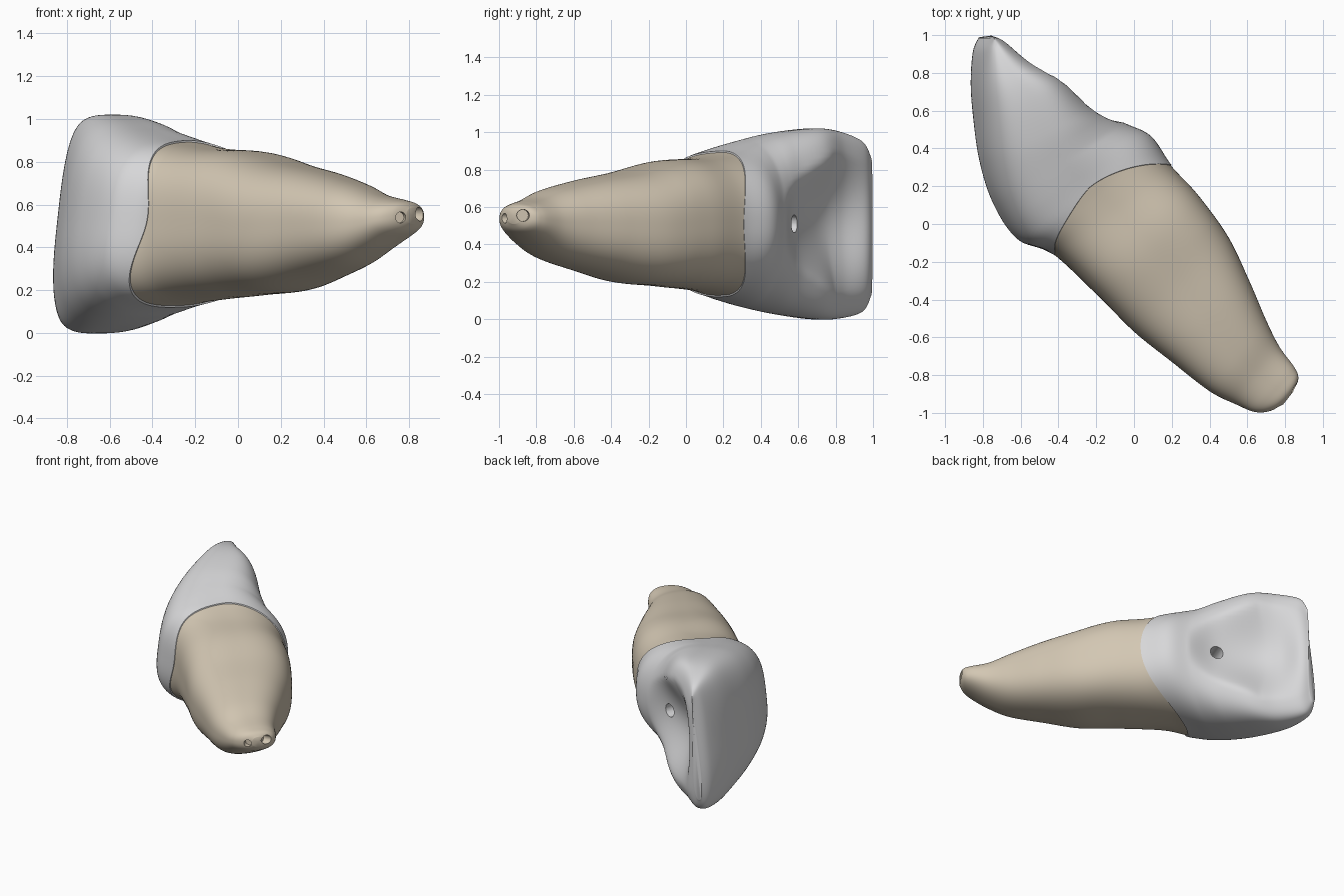
import bpy, bmesh, math
from mathutils import Vector

if "Cube" in bpy.data.objects:
    bpy.data.objects.remove(bpy.data.objects["Cube"])

# Cross-sections from biting edge to root tip:
# outer x, y | inner x, y | z low, z high | inner hollow depth
S = [
    (-.79, .985, -.755, .998, .13, .86, .00),
    (-.83, .91, -.67, .972, .04, .95, .035),
    (-.847, .75, -.53, .865, .003, 1.005, .12),
    (-.838, .57, -.37, .77, .00, 1.02, .17),
    (-.805, .33, -.20, .615, .03, .995, .085),
    (-.735, .11, -.05, .535, .07, .95, .00),
    (-.61, -.08, .09, .465, .12, .90, .00),
    (-.43, -.16, .20, .31, .15, .865, .00),
    (-.20, -.37, .35, .14, .175, .845, .00),
    (.00, -.57, .50, -.07, .195, .79, .00),
    (.20, -.73, .61, -.30, .25, .75, .00),
    (.40, -.885, .70, -.51, .31, .70, .00),
    (.54, -.955, .77, -.65, .375, .65, .00),
    (.64, -.995, .85, -.76, .44, .625, .00),
    (.72, -.99, .87, -.82, .475, .61, .00),
    (.79, -.955, .845, -.885, .51, .585, .00),
]
N = 112


def section(s):
    """Smooth (Catmull-Rom) section at position s."""
    s = max(0, min(len(S) - 1.0001, s))
    i = int(s)
    t = s - i
    p = [S[max(0, min(len(S) - 1, i + k))] for k in (-1, 0, 1, 2)]
    return [.5 * (2 * b + (c - a) * t + (2 * a - 5 * b + 4 * c - d) * t * t
                  + (3 * b - a - 3 * c + d) * t ** 3) for a, b, c, d in zip(*p)]


def surface(s, ang, k):
    """Point on the tooth at position s, around angle ang, scaled by k."""
    lx, ly, rx, ry, z0, z1, depth = section(s)
    c, sn = math.cos(ang), math.sin(ang)
    crown = max(0, min(1, (8.5 - s) / 3))
    n = 2.3 + .4 * max(0, 1 - abs(s - 8.5) / 4)       # squarer upper root
    if c < 0:
        n += crown * (1.0 if sn > 0 else .5)
    else:                                 # square inner corners, round cingulum
        n += 7 * max(0, depth) - .2 * crown
    r = (abs(c) ** n + abs(sn) ** n) ** (-1 / n) * k
    u, v = c * r, sn * r
    L, R = Vector((lx, ly, 0)), Vector((rx, ry, 0))
    p = (L + R) / 2 + (R - L) / 2 * u
    w = .76 - .17 * max(0, s - 2.6)      # hollow narrows toward the neck
    if c > 0 and abs(v) < w:
        p -= (R - L).normalized() * max(0, depth) * (1 - (v / w) ** 2) ** 1.4
    p.z = (z0 + z1) / 2 + (z1 - z0) / 2 * v
    p.x += .055 * crown * v * (.5 - .5 * c)   # slight skew of the outer face
    return p


def neck(ang):
    """Wavy neck line, rising toward the crown on both sides."""
    c, sn = math.cos(ang), math.sin(ang)
    return 7.0 - sn * sn * (1 - .35 * max(0, c) ** 2) + .3 * sn * max(0, -c)


def material(name, col):
    m = bpy.data.materials.new(name)
    m.diffuse_color = (*col, 1)
    m.use_nodes = True
    m.node_tree.nodes["Principled BSDF"].inputs["Base Color"].default_value = m.diffuse_color
    return m


def loft(name, start, end, scale, rows, mat):
    bm = bmesh.new()
    rings = []
    for j in range(rows + 1):
        ring = []
        for i in range(N):
            a = 2 * math.pi * i / N
            s = start(a) + (end(a) - start(a)) * j / rows
            ring.append(bm.verts.new(surface(s, a, scale(s))))
        rings.append(ring)
    for A, B in zip(rings, rings[1:]):
        for i in range(N):
            k = (i + 1) % N
            bm.faces.new((A[i], A[k], B[k], B[i]))
    for ring in (rings[0], rings[-1]):
        mid = bm.verts.new(sum((v.co for v in ring), Vector()) / N)
        for i in range(N):
            bm.faces.new((ring[i], ring[(i + 1) % N], mid))
    bmesh.ops.recalc_face_normals(bm, faces=bm.faces)
    me = bpy.data.meshes.new(name)
    bm.to_mesh(me)
    bm.free()
    ob = bpy.data.objects.new(name, me)
    bpy.context.collection.objects.link(ob)
    me.materials.append(mat)
    return ob


def drill(ob, pos, direction, radius, length):
    """Cut a round blind hole centred on pos."""
    bpy.ops.mesh.primitive_cylinder_add(vertices=24, radius=radius, depth=length, location=pos)
    cut = bpy.context.object
    cut.rotation_euler = Vector(direction).to_track_quat('Z', 'Y').to_euler()
    cut.hide_render = True
    m = ob.modifiers.new("hole", 'BOOLEAN')
    m.operation, m.solver, m.object = 'DIFFERENCE', 'EXACT', cut
    bpy.context.view_layer.update()
    bpy.context.view_layer.objects.active = ob
    bpy.ops.object.modifier_apply(modifier=m.name)
    bpy.data.objects.remove(cut)


def smooth(ob):
    bpy.ops.object.select_all(action='DESELECT')
    ob.select_set(True)
    bpy.context.view_layer.objects.active = ob
    bpy.ops.object.shade_smooth_by_angle(angle=math.radians(50))


# Crown, from biting edge to neck
crown = loft("crown", lambda a: 0, neck, lambda s: 1.0, 70,
             material("enamel grey", (.68, .68, .69)))
# Root, tucked slightly under the crown
root = loft("root", lambda a: neck(a) - .12, lambda a: len(S) - 1,
            lambda s: .98 + .02 * max(0, min(1, (s - 6.3) / 1.4)), 80,
            material("root tan", (.65, .57, .45)))

# Access hole in the inner face and two openings at the root tip
drill(crown, (-.28, .55, .51), (.35, .94, 0), .048, .34)
drill(root, (.86, -.87, .555), (1, .1, 0), .032, .1)
drill(root, (.765, -.985, .54), (.3, -1, 0), .026, .1)

for ob in (crown, root):
    smooth(ob)
